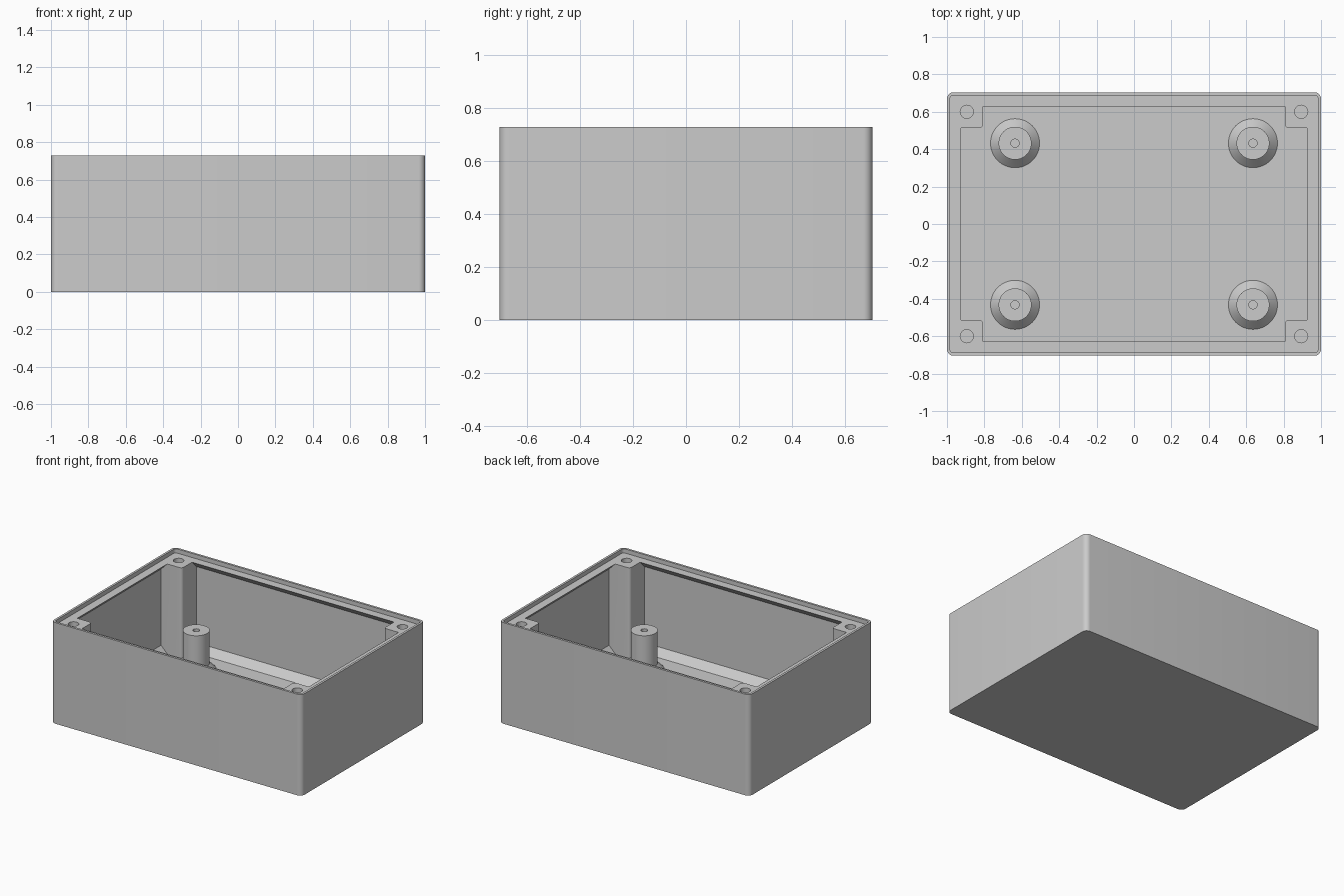
import bpy, bmesh
from math import pi, sin, cos
from mathutils import Vector

cube = bpy.data.objects.get("Cube")
if cube:
    bpy.data.objects.remove(cube, do_unlink=True)

HX, HY, H = 1.0, 0.704, 0.73      # outer half sizes and height
FLOOR, LEDGE = 0.05, 0.70         # inner floor and lid ledge heights
LIP = 0.016                       # rim thickness
OPEN_X, OPEN_Y = 0.924, 0.628     # opening in the ledge
UNDER = 0.05                      # 45 degree slope at floor and under ledge
CORNERS = [(sx, sy) for sx in (-1, 1) for sy in (-1, 1)]

grey = bpy.data.materials.new("plastic_grey")
grey.use_nodes = True
colour = (0.6, 0.6, 0.6, 1)
grey.diffuse_color = colour
grey.node_tree.nodes["Principled BSDF"].inputs["Base Color"].default_value = colour


def make_object(name, bm):
    bmesh.ops.recalc_face_normals(bm, faces=bm.faces)
    mesh = bpy.data.meshes.new(name)
    bm.to_mesh(mesh)
    bm.free()
    mesh.materials.append(grey)
    obj = bpy.data.objects.new(name, mesh)
    bpy.context.collection.objects.link(obj)
    return obj


def rounded_rect(hx, hy, r, steps=8):
    """Outline of a centred rectangle with rounded corners."""
    if r == 0:
        return [(hx, hy), (-hx, hy), (-hx, -hy), (hx, -hy)]
    pts = []
    for i, (sx, sy) in enumerate([(1, 1), (-1, 1), (-1, -1), (1, -1)]):
        for k in range(steps + 1):
            a = (i + k / steps) * pi / 2
            pts.append((sx * (hx - r) + r * cos(a), sy * (hy - r) + r * sin(a)))
    return pts


def loft(name, sections, centre=(0, 0)):
    """Closed solid through (outline, z) sections."""
    bm = bmesh.new()
    rings = [[bm.verts.new((x + centre[0], y + centre[1], z)) for x, y in pts]
             for pts, z in sections]
    for a, b in zip(rings, rings[1:]):
        for i in range(len(a)):
            j = (i + 1) % len(a)
            bm.faces.new((a[i], a[j], b[j], b[i]))
    bm.faces.new(rings[0])
    bm.faces.new(rings[-1])
    return make_object(name, bm)


def cut(target, cutter):
    """Subtract a cutter and remove it."""
    mod = target.modifiers.new("cut", 'BOOLEAN')
    mod.operation = 'DIFFERENCE'
    mod.solver = 'EXACT'
    mod.object = cutter
    cutter.hide_render = True
    bpy.context.view_layer.objects.active = target
    bpy.ops.object.modifier_apply(modifier=mod.name)
    bpy.data.objects.remove(cutter, do_unlink=True)


def smooth(obj):
    bpy.ops.object.select_all(action='DESELECT')
    obj.select_set(True)
    bpy.context.view_layer.objects.active = obj
    bpy.ops.object.shade_smooth_by_angle()


# Outer body with rounded vertical edges
outline = rounded_rect(HX, HY, 0.035)
body = loft("enclosure_body", [(outline, 0), (outline, H)])

# Shallow recess for the lid
recess = rounded_rect(HX - LIP, HY - LIP, 0.035 - LIP)
cut(body, loft("lid_recess", [(recess, LEDGE), (recess, H + 0.1)]))

# Cavity that widens below the ledge
opening = rounded_rect(OPEN_X, OPEN_Y, 0)
wide = rounded_rect(OPEN_X + UNDER, OPEN_Y + UNDER, 0)
cavity = loft("cavity", [(opening, FLOOR), (wide, FLOOR + UNDER),
                         (wide, LEDGE - UNDER), (opening, LEDGE),
                         (opening, LEDGE + 0.02)])

# Corner screw bosses are left standing in the cavity
boss = rounded_rect(0.193, 0.187, 0.02, 5)
for sx, sy in CORNERS:
    cut(cavity, loft("corner_boss", [(boss, -0.1), (boss, H + 0.1)],
                     (sx * HX, sy * 0.7)))
cut(body, cavity)

# Screw holes in the bosses
circle = [(0.035 * cos(k * pi / 16), 0.035 * sin(k * pi / 16)) for k in range(32)]
for sx, sy in CORNERS:
    cut(body, loft("screw_hole", [(circle, 0.3), (circle, H + 0.1)],
                   (sx * 0.894, sy * 0.6)))
smooth(body)

# Board standoffs: flared base, post and pilot hole
profile = [(0.134, 0.047), (0.088, 0.095), (0.088, 0.33),
           (0.022, 0.33), (0.022, 0.1), (0, 0.1)]
for sx, sy in CORNERS:
    bm = bmesh.new()
    verts = [bm.verts.new((r, 0, z)) for r, z in profile]
    edges = [bm.edges.new(pair) for pair in zip(verts, verts[1:])]
    bmesh.ops.spin(bm, geom=verts + edges, cent=(0, 0, 0), axis=(0, 0, 1),
                   angle=2 * pi, steps=48)
    bmesh.ops.remove_doubles(bm, verts=bm.verts, dist=0.0005)
    # Close the underside so the solid is complete
    rim = [e for e in bm.edges if e.is_boundary]
    bmesh.ops.contextual_create(bm, geom=rim)
    name = ("back" if sy > 0 else "front") + ("_left" if sx > 0 else "_right")
    standoff = make_object(name + "_standoff", bm)
    standoff.location = Vector((sx * 0.636, sy * 0.432, 0))
    smooth(standoff)
